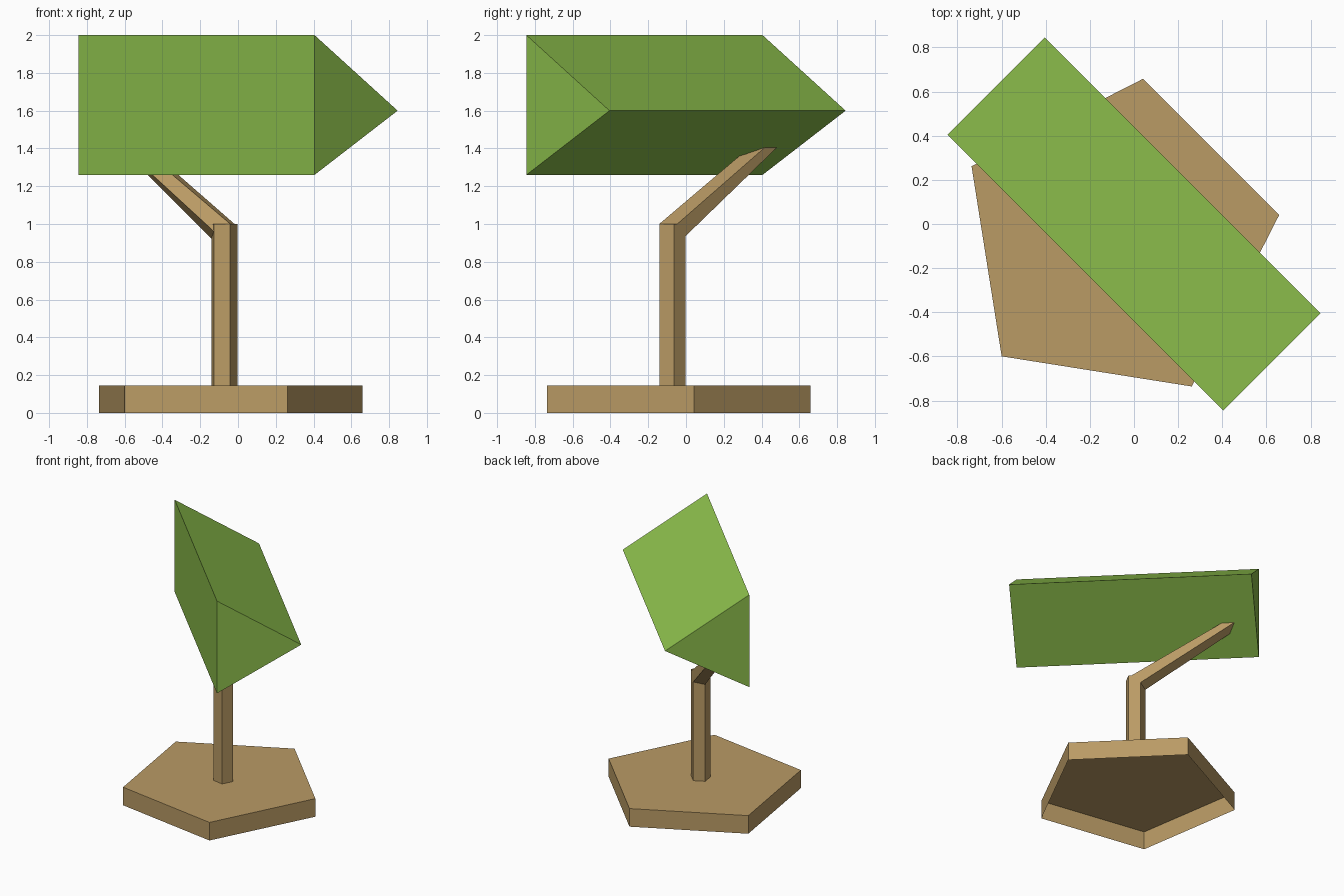
import bpy, bmesh, math
from mathutils import Vector

if "Cube" in bpy.data.objects:
    bpy.data.objects.remove(bpy.data.objects["Cube"])

# Diagonal frame: u runs towards +x+y, v towards -x+y
U = Vector((1, 1, 0)).normalized()
V = Vector((-1, 1, 0)).normalized()
CENTRE_U = -0.106


def material(name, rgb):
    m = bpy.data.materials.new(name)
    lin = [((c / 255 + 0.055) / 1.055) ** 2.4 for c in rgb]
    m.diffuse_color = (*lin, 1)
    m.use_nodes = True
    m.node_tree.nodes["Principled BSDF"].inputs["Base Color"].default_value = m.diffuse_color
    return m


brown = material("wood_brown", (186, 155, 101))
green = material("leaf_green", (141, 191, 76))


def place(u, v, z):
    return U * u + V * v + Vector((0, 0, z))


def pentagon(radius):
    """Five (u, v) corners, first one pointing to the front left."""
    return [(CENTRE_U - radius * math.cos(math.tau * k / 5),
             radius * math.sin(math.tau * k / 5)) for k in range(5)]


def loft(name, start, end, mat, open_start=False):
    """Join two rings of points into a capped prism."""
    bm = bmesh.new()
    a = [bm.verts.new(p) for p in start]
    b = [bm.verts.new(p) for p in end]
    n = len(a)
    for i in range(n):
        j = (i + 1) % n
        bm.faces.new((a[i], a[j], b[j], b[i]))
    bottom = bm.faces.new(a[::-1])
    bm.faces.new(b)
    bmesh.ops.recalc_face_normals(bm, faces=bm.faces[:])
    if open_start:
        bmesh.ops.delete(bm, geom=[bottom], context='FACES_ONLY')
    mesh = bpy.data.meshes.new(name)
    bm.to_mesh(mesh)
    bm.free()
    mesh.materials.append(mat)
    ob = bpy.data.objects.new(name, mesh)
    bpy.context.collection.objects.link(ob)
    return ob


# Base: pentagonal plate, hollow underneath
base = pentagon(0.742)
loft("base", [place(u, v, 0) for u, v in base],
     [place(u, v, 0.145) for u, v in base], brown, open_start=True)

# Upright trunk
trunk = pentagon(0.0745)
loft("trunk", [place(u, v, 0.145) for u, v in trunk],
     [place(u, v, 1.0) for u, v in trunk], brown)

# Branch: leaves the trunk at a mitre, thins towards its hidden end
loft("branch", [place(u, v, 0.961 - 0.554 * v) for u, v in trunk],
     [place(u, 0.75, 1.4485 - 0.63 * v) for u, v in trunk], brown)

# Crown: triangular prism, upright face at the front left, ridge at the back right
profile = [(-0.311, 1.26), (0.311, 1.6), (-0.311, 2.0)]
loft("crown", [place(u, -0.884, z) for u, z in profile],
     [place(u, 0.884, z) for u, z in profile], green)
